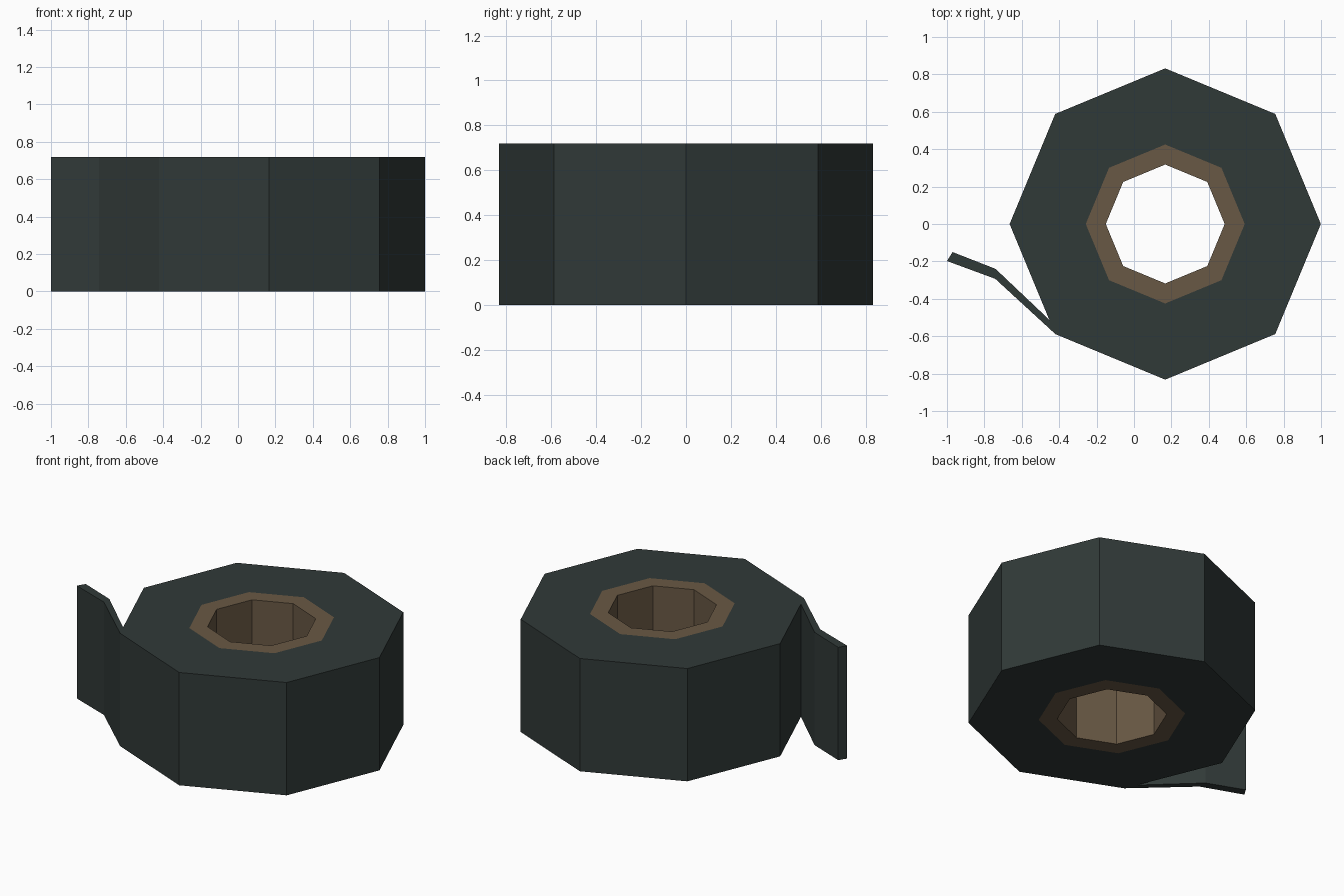
import bpy, bmesh, math

if "Cube" in bpy.data.objects:
    bpy.data.objects.remove(bpy.data.objects["Cube"])

HEIGHT = 0.72
CENTRE_X = 0.167
SIDES = 8


def material(name, colour):
    mat = bpy.data.materials.new(name)
    mat.diffuse_color = (*colour, 1)
    mat.use_nodes = True
    mat.node_tree.nodes["Principled BSDF"].inputs["Base Color"].default_value = mat.diffuse_color
    return mat


def finish(name, bm, mat):
    bmesh.ops.recalc_face_normals(bm, faces=bm.faces)
    mesh = bpy.data.meshes.new(name)
    bm.to_mesh(mesh)
    bm.free()
    mesh.materials.append(mat)
    obj = bpy.data.objects.new(name, mesh)
    bpy.context.collection.objects.link(obj)
    return obj


def ring(name, outer, inner, mat):
    """Octagonal tube: a rectangular section swept round the roll axis."""
    bm = bmesh.new()
    section = [(outer, 0), (outer, HEIGHT), (inner, HEIGHT), (inner, 0)]
    loops = []
    for i in range(SIDES):
        a = math.tau * i / SIDES
        loops.append([bm.verts.new((CENTRE_X + r * math.cos(a), r * math.sin(a), z))
                      for r, z in section])
    for i in range(SIDES):
        p, q = loops[i], loops[(i + 1) % SIDES]
        for k in range(4):
            n = (k + 1) % 4
            bm.faces.new((p[k], q[k], q[n], p[n]))
    return finish(name, bm, mat)


def strip(name, near, far, mat):
    """Bent strip between two matching edge lines, extruded upwards."""
    bm = bmesh.new()
    a = [bm.verts.new((x, y, 0)) for x, y in near]
    b = [bm.verts.new((x, y, 0)) for x, y in far]
    faces = [bm.faces.new((a[i], a[i + 1], b[i + 1], b[i])) for i in range(len(a) - 1)]
    out = bmesh.ops.extrude_face_region(bm, geom=faces, use_keep_orig=True)
    top = [v for v in out["geom"] if isinstance(v, bmesh.types.BMVert)]
    bmesh.ops.translate(bm, verts=top, vec=(0, 0, HEIGHT))
    return finish(name, bm, mat)


tape = material("dark grey tape", (0.030, 0.041, 0.039))
card = material("brown cardboard", (0.141, 0.098, 0.058))

# Wound tape and its cardboard core
ring("tape_roll", 0.832, 0.425, tape)
ring("cardboard_core", 0.425, 0.318, card)

# Loose end peeling away from the roll
strip("loose_tape_end",
      [(-0.421, -0.588), (-0.742, -0.293), (-1.0, -0.198)],
      [(-0.452, -0.513), (-0.740, -0.240), (-0.970, -0.150)], tape)
